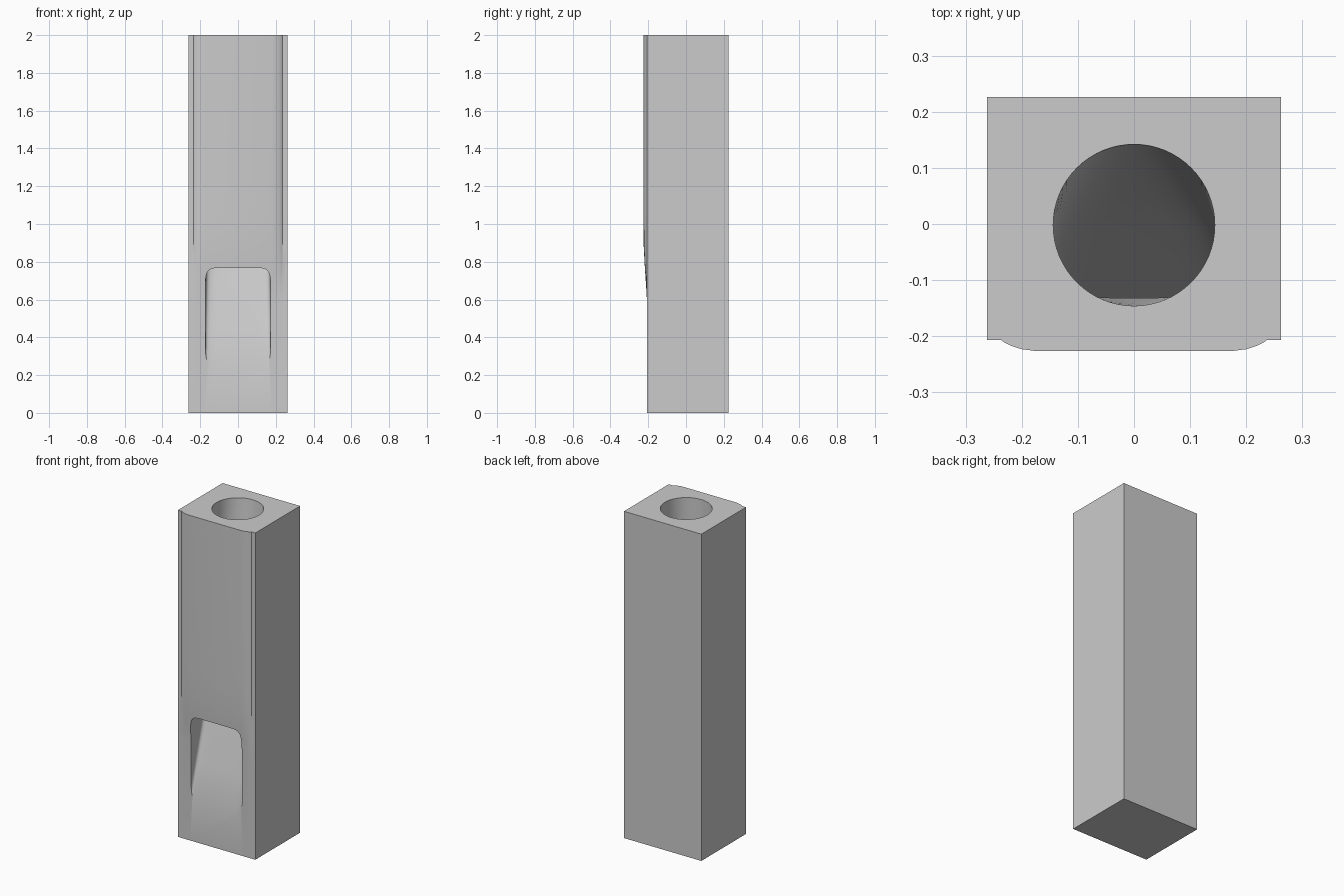
import bpy, bmesh, math
from mathutils import Vector

cube = bpy.data.objects.get("Cube")
if cube:
    bpy.data.objects.remove(cube, do_unlink=True)

grey = bpy.data.materials.new("plain grey")
grey.use_nodes = True
colour = (0.6, 0.6, 0.6, 1)
grey.diffuse_color = colour
grey.node_tree.nodes["Principled BSDF"].inputs["Base Color"].default_value = colour


def loft(name, rings):
    """Skin a list of closed rings and cap both ends."""
    bm = bmesh.new()
    loops = [[bm.verts.new(p) for p in ring] for ring in rings]
    n = len(loops[0])
    for low, high in zip(loops, loops[1:]):
        for i in range(n):
            j = (i + 1) % n
            bm.faces.new((low[i], low[j], high[j], high[i]))
    bm.faces.new(loops[0][::-1])
    bm.faces.new(loops[-1])
    bmesh.ops.recalc_face_normals(bm, faces=bm.faces)
    mesh = bpy.data.meshes.new(name)
    bm.to_mesh(mesh)
    bm.free()
    mesh.materials.append(grey)
    obj = bpy.data.objects.new(name, mesh)
    bpy.context.collection.objects.link(obj)
    return obj


# Square column whose front panel swells out above the outlet
HALF, FRONT, BACK, SWELL = 0.262, -0.207, 0.226, 0.019
panel = [(HALF, 0), (0.236, 0), (0.232, 0.2), (0.218, 0.55),
         (0.2, 0.85), (0.178, 1)]
outline = [(-x, s) for x, s in panel] + [(x, s) for x, s in reversed(panel)]


def column_ring(z, swell):
    front = [Vector((x, FRONT - SWELL * swell * s, z)) for x, s in outline]
    return front + [Vector((HALF, BACK, z)), Vector((-HALF, BACK, z))]


levels = [(0, 0), (0.6, 0), (0.68, 0.25), (0.77, 0.58),
          (0.88, 0.88), (1.05, 1), (2, 1)]
column = loft("column", [column_ring(z, s) for z, s in levels])

# Duct: round at the top, bending to a rounded rectangular outlet in front.
# Each station: back y, back z, front y, front z, half width, squareness
stations = [
    (0.142, 2.05, -0.146, 2.05, 0.144, 2),
    (0.142, 2.0, -0.146, 2.0, 0.144, 2),
    (0.105, 1.6, -0.14, 1.6, 0.148, 2.4),
    (0.045, 1.2, -0.132, 1.25, 0.155, 3.2),
    (-0.01, 0.95, -0.132, 1.03, 0.161, 4.5),
    (-0.08, 0.72, -0.142, 0.87, 0.168, 6),
    (-0.15, 0.46, -0.175, 0.795, 0.172, 8),
    (-0.207, 0.25, -0.215, 0.768, 0.173, 9),
    (-0.245, 0.11, -0.3, 0.76, 0.173, 9),
]


def power(v, squareness):
    return math.copysign(abs(v) ** (2 / squareness), v) if abs(v) > 1e-6 else 0


def duct_ring(by, bz, fy, fz, half, squareness, sides=64):
    back, front = Vector((0, by, bz)), Vector((0, fy, fz))
    middle, reach = (back + front) / 2, (front - back) / 2
    ring = []
    for i in range(sides):
        a = math.tau * i / sides
        across = Vector((half * power(math.cos(a), squareness), 0, 0))
        ring.append(middle + across + reach * power(math.sin(a), squareness))
    return ring


duct = loft("duct_cutter", [duct_ring(*s) for s in stations])
duct.hide_render = True

# Cut the duct through the column
cut = column.modifiers.new("duct", 'BOOLEAN')
cut.operation = 'DIFFERENCE'
cut.solver = 'EXACT'
cut.object = duct
bpy.ops.object.select_all(action='DESELECT')
column.select_set(True)
bpy.context.view_layer.objects.active = column
bpy.ops.object.modifier_apply(modifier=cut.name)
bpy.data.objects.remove(duct, do_unlink=True)
bpy.ops.object.shade_smooth_by_angle(angle=math.radians(30))
